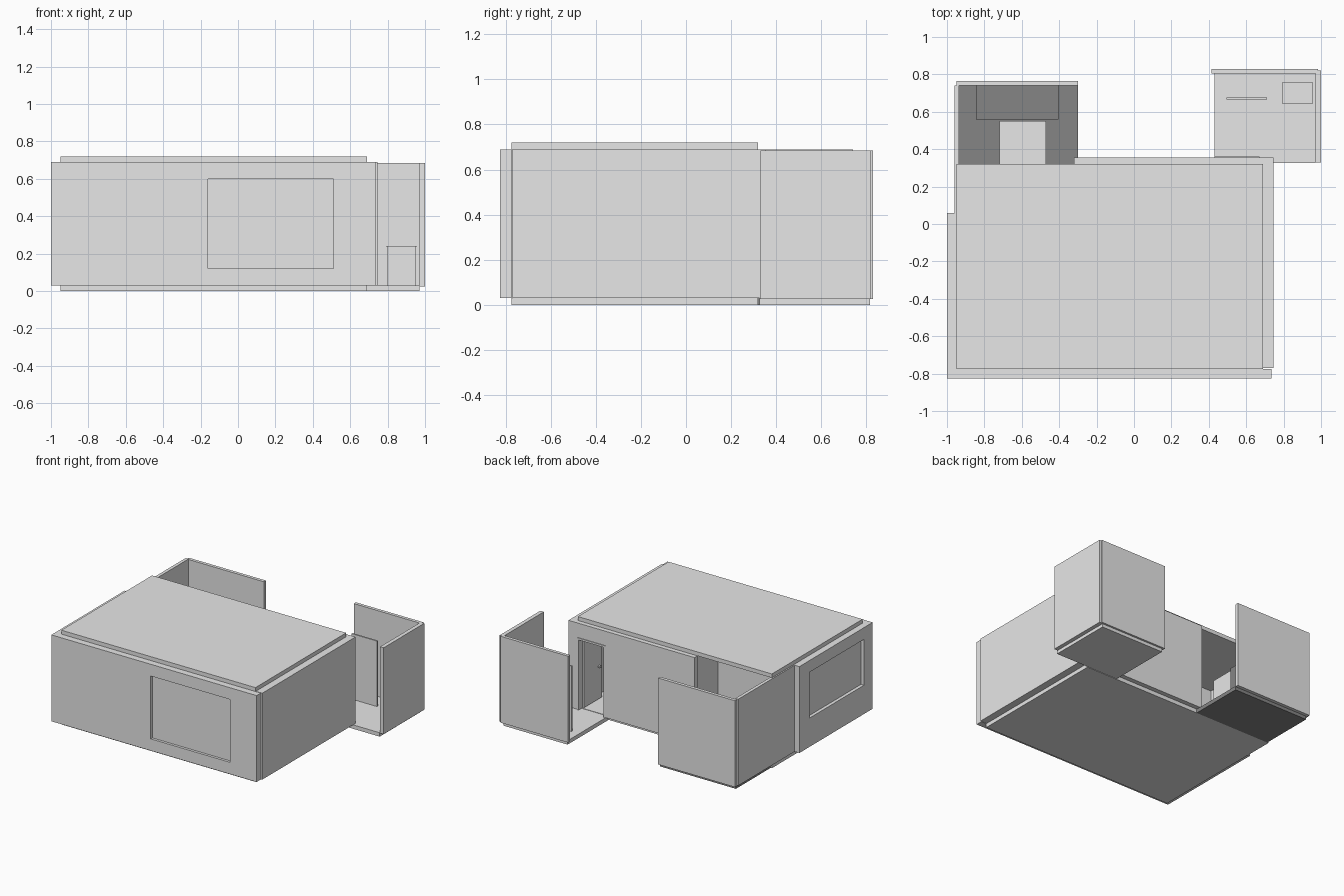
import bpy

cube = bpy.data.objects.get("Cube")
if cube:
    bpy.data.objects.remove(cube, do_unlink=True)


def make_material(name, value):
    mat = bpy.data.materials.new(name)
    mat.use_nodes = True
    colour = (value, value, value, 1)
    mat.diffuse_color = colour
    mat.node_tree.nodes["Principled BSDF"].inputs["Base Color"].default_value = colour
    return mat


LIGHT = make_material("light grey", 0.8)
DARK = make_material("dark grey", 0.235)


def box(name, x, y, z, mat=LIGHT):
    """Box from (low, high) ranges on each axis."""
    lo, hi = zip(x, y, z)
    verts = [(a, b, c) for a in x for b in y for c in z]
    faces = [(0, 1, 3, 2), (4, 6, 7, 5), (0, 4, 5, 1),
             (2, 3, 7, 6), (0, 2, 6, 4), (1, 5, 7, 3)]
    mesh = bpy.data.meshes.new(name)
    mesh.from_pydata(verts, [], faces)
    mesh.materials.append(mat)
    obj = bpy.data.objects.new(name, mesh)
    bpy.context.collection.objects.link(obj)
    return obj


def wall_with_opening(name, axis, along, across, height, hole, hole_z):
    """Four wall pieces around a rectangular opening."""
    pieces = {
        "start": ((along[0], hole[0]), height),
        "end": ((hole[1], along[1]), height),
        "lintel": (hole, (hole_z[1], height[1])),
        "sill": (hole, (height[0], hole_z[0])),
    }
    for part, (span, z) in pieces.items():
        if z[1] - z[0] < 0.001:
            continue
        x, y = (span, across) if axis == "x" else (across, span)
        box(f"{name}_{part}", x, y, z)


WALL_Z = (0.03, 0.69)
ROOM_Z = (0.025, 0.685)
SLAB_X, SLAB_Y = (-0.95, 0.69), (-0.775, 0.32)

# Main block: floor, roof and walls
box("main_floor", SLAB_X, SLAB_Y, (0, 0.03))
box("main_roof", SLAB_X, SLAB_Y, (0.69, 0.72))
wall_with_opening("front_wall", "x", (-1, 0.735), (-0.825, -0.775), WALL_Z,
                  (-0.16, 0.51), (0.12, 0.60))
box("front_window_pane", (-0.16, 0.51), (-0.805, -0.795), (0.12, 0.60))
wall_with_opening("right_wall", "y", (-0.775, 0.06), (-1, -0.95), WALL_Z,
                  (-0.72, -0.06), (0.25, 0.60))
box("right_window_pane", (-0.975, -0.965), (-0.72, -0.06), (0.25, 0.60))
box("left_wall", (0.69, 0.745), (-0.77, 0.355), WALL_Z)
wall_with_opening("back_wall", "x", (-0.32, 0.69), (0.32, 0.355), WALL_Z,
                  (0.43, 0.67), (0.03, 0.58))

# Door frame and open door leaf
for i, x in enumerate(((0.43, 0.445), (0.655, 0.67))):
    box(f"door_jamb_{i}", x, (0.315, 0.36), (0.03, 0.58))
box("door_head", (0.43, 0.67), (0.315, 0.36), (0.565, 0.58))
box("door_leaf", (0.64, 0.655), (0.10, 0.315), (0.035, 0.56))
box("door_handle", (0.62, 0.64), (0.13, 0.15), (0.28, 0.29))

# Inner partitions
box("partition_side", (-0.06, -0.03), (-0.3, 0.32), WALL_Z)
box("partition_cross", (-0.95, -0.06), (-0.33, -0.3), WALL_Z)

# Back right bay, open to the main block
box("bay_floor", (-0.94, -0.30), (0.32, 0.74), (0, 0.03), DARK)
box("bay_side_wall", (-0.96, -0.935), (0.06, 0.74), WALL_Z)
box("bay_back_wall", (-0.95, -0.30), (0.74, 0.765), ROOM_Z)
box("desk_top", (-0.845, -0.405), (0.56, 0.74), (0.27, 0.29), DARK)
for i, x in enumerate(((-0.845, -0.825), (-0.425, -0.405))):
    box(f"desk_side_{i}", x, (0.56, 0.74), (0.03, 0.27), DARK)
box("seat_block", (-0.72, -0.47), (0.30, 0.55), (0.03, 0.33))

# Back left annex with screen and cabinet
box("annex_floor", (0.43, 0.97), (0.325, 0.815), (0, 0.03))
box("annex_back_wall", (0.415, 0.985), (0.805, 0.83), ROOM_Z)
box("annex_side_wall", (0.97, 1.0), (0.33, 0.82), ROOM_Z)
box("screen_panel", (0.495, 0.71), (0.665, 0.677), (0.03, 0.53))
box("cabinet", (0.80, 0.95), (0.645, 0.755), (0.03, 0.235))
box("cabinet_lid", (0.795, 0.955), (0.642, 0.758), (0.235, 0.242))
